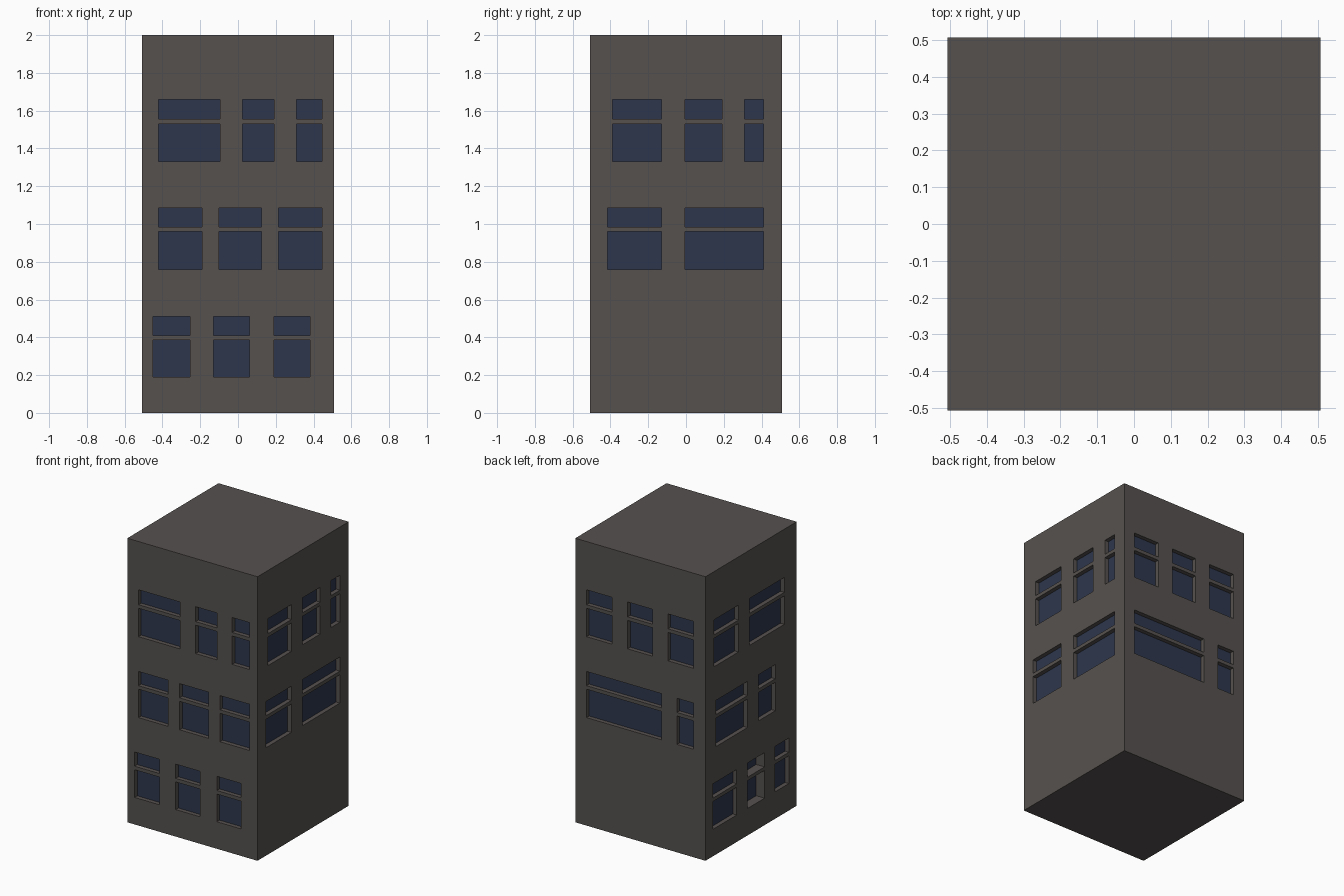
import bpy, bmesh, math
from mathutils import Matrix, Vector

if "Cube" in bpy.data.objects:
    bpy.data.objects.remove(bpy.data.objects["Cube"])

H = 0.507          # half width of the tower
DEPTH = 0.03       # window recess
PLATE = 0.005      # glass thickness

def material(name, rgb):
    m = bpy.data.materials.new(name)
    m.diffuse_color = (*rgb, 1)
    m.use_nodes = True
    m.node_tree.nodes["Principled BSDF"].inputs["Base Color"].default_value = m.diffuse_color
    return m

wall_mat = material("dark_grey_wall", (0.092, 0.083, 0.078))
glass_mat = material("dark_blue_glass", (0.027, 0.037, 0.072))

def add_box(bm, lo, hi, turn):
    lo, hi = Vector(lo), Vector(hi)
    m = turn @ Matrix.Translation((lo + hi) / 2) @ Matrix.Diagonal((*(hi - lo), 1))
    bmesh.ops.create_cube(bm, size=1, matrix=m)

def make_object(name, bm, mat):
    me = bpy.data.meshes.new(name)
    bm.to_mesh(me)
    bm.free()
    me.materials.append(mat)
    ob = bpy.data.objects.new(name, me)
    bpy.context.collection.objects.link(ob)
    return ob

# Lower and upper pane heights of each storey
STOREYS = {1: ((0.19, 0.385), (0.41, 0.51)),
           2: ((0.76, 0.96), (0.985, 1.085)),
           3: ((1.33, 1.53), (1.555, 1.66))}

# Window spans along each wall, left to right as seen from outside
WALLS = {
    "front": (0, {3: [(-.42, -.095), (.025, .19), (.31, .445)],
                  2: [(-.42, -.19), (-.10, .125), (.215, .445)],
                  1: [(-.45, -.255), (-.13, .06), (.19, .38)]}),
    "right": (90, {3: [(-.39, -.13), (-.005, .19), (.31, .41)],
                   2: [(-.415, -.13), (-.005, .41)]}),
    "back": (180, {3: [(-.42, -.22), (-.10, .095), (.215, .415)],
                   2: [(-.42, .165), (.285, .415)]}),
    "left": (270, {3: [(-.415, -.14), (-.015, .37)],
                   2: [(-.39, -.04), (.08, .27)],
                   1: [(-.425, -.16), (-.04, .15), (.265, .42)]}),
}
DEEP = ("left", 1, 1)   # one window is set further back

# Cutters for the recesses, and glass plates at the bottom of each
cut = bmesh.new()
for side, (angle, rows) in WALLS.items():
    turn = Matrix.Rotation(math.radians(angle), 4, 'Z')
    glass = bmesh.new()
    for storey, spans in rows.items():
        for i, (a, b) in enumerate(spans):
            d = 0.065 if (side, storey, i) == DEEP else DEPTH
            for z0, z1 in STOREYS[storey]:
                add_box(cut, (a, -H - 0.05, z0), (b, -H + d + PLATE, z1), turn)
                add_box(glass, (a, -H + d, z0), (b, -H + d + PLATE, z1), turn)
    make_object(side + "_window_glass", glass, glass_mat)
cutter = make_object("window_cutter", cut, wall_mat)
cutter.hide_render = True

# Tower body with the recesses cut out
body_bm = bmesh.new()
add_box(body_bm, (-H, -H, 0), (H, H, 2), Matrix.Identity(4))
body = make_object("tower_walls", body_bm, wall_mat)
mod = body.modifiers.new("window_recesses", 'BOOLEAN')
mod.operation = 'DIFFERENCE'
mod.solver = 'EXACT'
mod.object = cutter
bpy.context.view_layer.objects.active = body
bpy.ops.object.modifier_apply(modifier=mod.name)
bpy.data.objects.remove(cutter)
